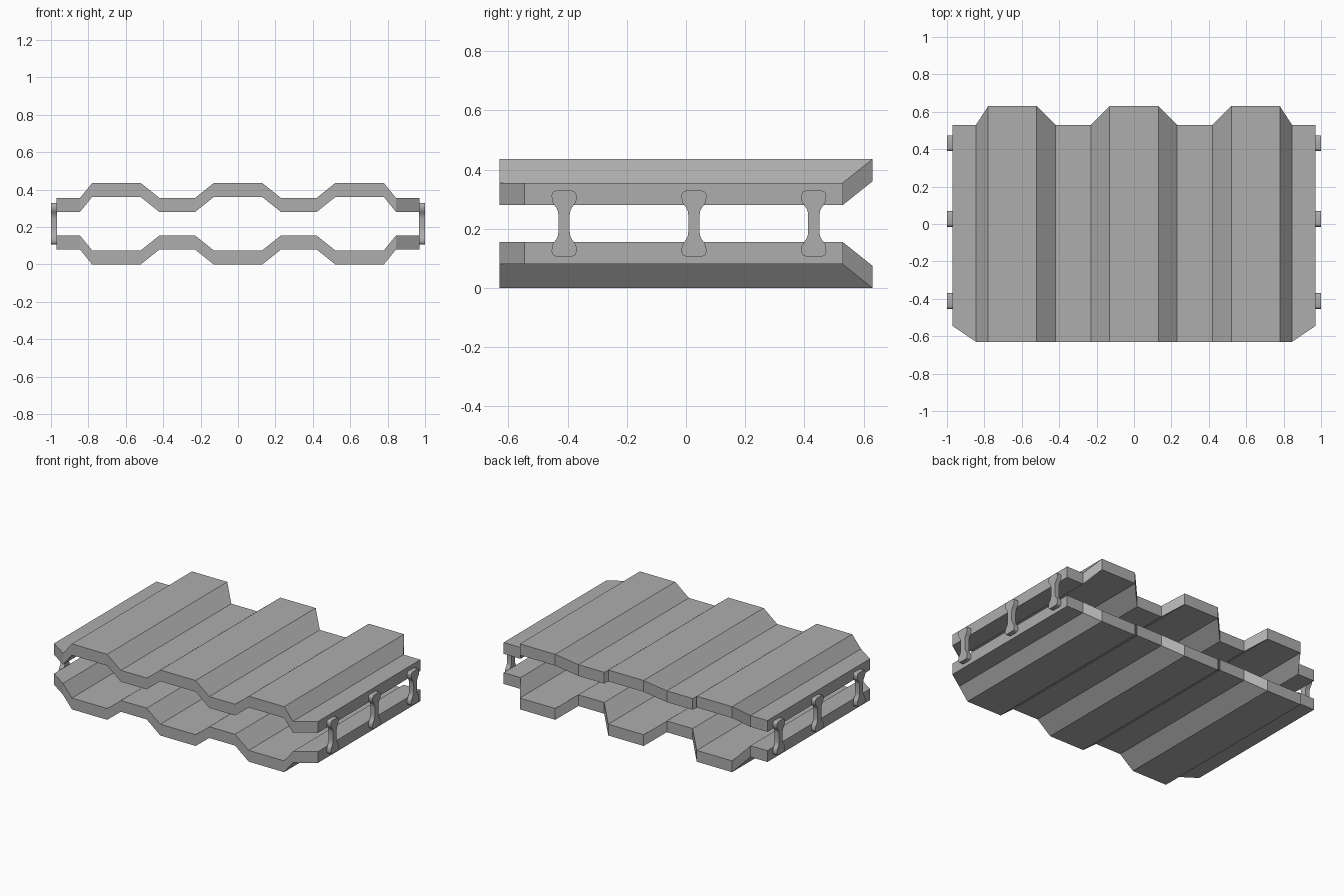
import bpy, bmesh, math

if "Cube" in bpy.data.objects:
    bpy.data.objects.remove(bpy.data.objects["Cube"])

grey = bpy.data.materials.new("grey")
grey.diffuse_color = (0.42, 0.42, 0.42, 1)
grey.use_nodes = True
grey.node_tree.nodes["Principled BSDF"].inputs["Base Color"].default_value = grey.diffuse_color

MID_Z = 0.2175


def finish(bm, name):
    bmesh.ops.recalc_face_normals(bm, faces=bm.faces)
    me = bpy.data.meshes.new(name)
    bm.to_mesh(me)
    bm.free()
    me.materials.append(grey)
    ob = bpy.data.objects.new(name, me)
    bpy.context.collection.objects.link(ob)
    return ob


# Corrugated plate: right half of the profile as (x, is_ridge), mirrored
half = [(0.13, 1), (0.23, 0), (0.42, 0), (0.52, 1), (0.78, 1), (0.845, 0), (0.97, 0)]
profile = [(-x, r) for x, r in reversed(half)] + half


def plate(name, side):
    bm = bmesh.new()
    rings = []
    for x, ridge in profile:
        front = -0.545 if abs(x) > 0.9 else -0.63   # clipped front corners
        back = 0.63 if ridge else 0.53              # ridges reach further back
        lo = 0.0625 + 0.08 * ridge
        hi = lo + 0.075
        rings.append([bm.verts.new((x, y, MID_Z + side * z))
                      for y, z in ((front, lo), (back, lo), (back, hi), (front, hi))])
    for a, b in zip(rings, rings[1:]):
        for i in range(4):
            j = (i + 1) % 4
            bm.faces.new((a[i], a[j], b[j], b[i]))
    bm.faces.new(rings[0])
    bm.faces.new(rings[-1])
    finish(bm, name)


plate("upper_plate", 1)
plate("lower_plate", -1)

# Dog-bone connectors: one quarter outline as (y, z), mirrored both ways
quarter = [(0.019, 0.028), (0.021, 0.042), (0.026, 0.053), (0.035, 0.065),
           (0.041, 0.075), (0.042, 0.095)]
quarter += [(0.027 + 0.015 * math.cos(a), 0.096 + 0.015 * math.sin(a))
            for a in (math.pi / 6, math.pi / 3, math.pi / 2)]
right = [(y, -z) for y, z in reversed(quarter)] + quarter
outline = right + [(-y, z) for y, z in reversed(right)]


def connector(name, side, cy):
    bm = bmesh.new()
    inner, outer = [[bm.verts.new((side * x, cy + y, MID_Z + z)) for y, z in outline]
                    for x in (0.968, 1.0)]
    bm.faces.new(inner)
    bm.faces.new(outer)
    n = len(outline)
    for i in range(n):
        j = (i + 1) % n
        bm.faces.new((inner[i], inner[j], outer[j], outer[i]))
    ob = finish(bm, name)
    bpy.context.view_layer.objects.active = ob
    ob.select_set(True)
    bpy.ops.object.shade_smooth_by_angle(angle=math.radians(40))
    ob.select_set(False)


for side, label in ((-1, "left"), (1, "right")):
    for cy, place in ((-0.412, "front"), (0.027, "middle"), (0.432, "back")):
        connector(f"{label}_{place}_connector", side, cy)
